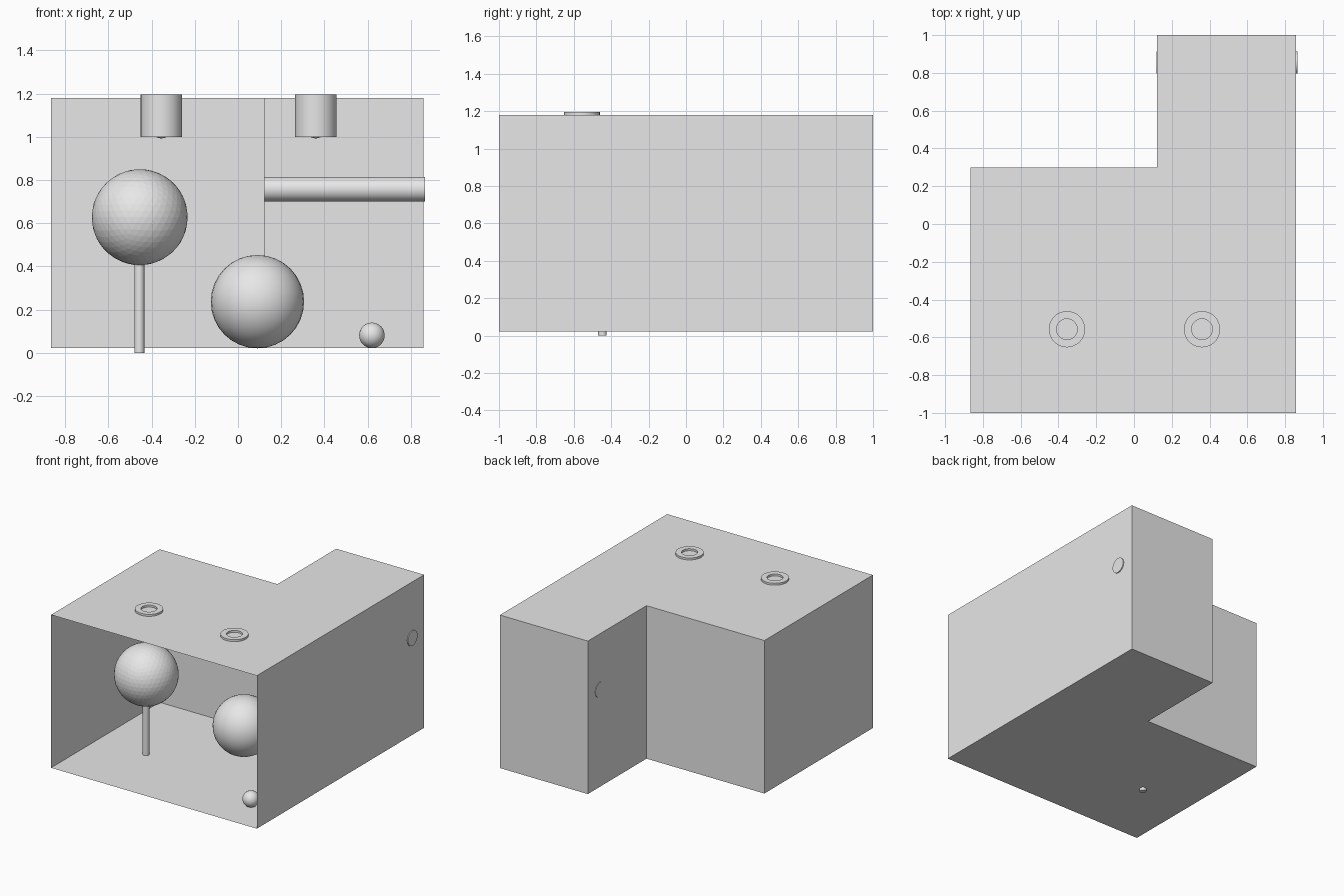
import bpy
import bmesh
from math import pi
from mathutils import Matrix, Vector

cube = bpy.data.objects.get("Cube")
if cube:
    bpy.data.objects.remove(cube, do_unlink=True)

grey = bpy.data.materials.new("plain grey")
grey.use_nodes = True
grey.diffuse_color = (0.8, 0.8, 0.8, 1)
grey.node_tree.nodes["Principled BSDF"].inputs["Base Color"].default_value = (0.8, 0.8, 0.8, 1)


def finish(bm, name, smooth=False):
    """Turn a bmesh into a named grey object."""
    mesh = bpy.data.meshes.new(name)
    bm.to_mesh(mesh)
    bm.free()
    mesh.materials.append(grey)
    obj = bpy.data.objects.new(name, mesh)
    bpy.context.collection.objects.link(obj)
    if smooth:
        bpy.ops.object.select_all(action="DESELECT")
        obj.select_set(True)
        bpy.context.view_layer.objects.active = obj
        bpy.ops.object.shade_smooth_by_angle()
    return obj


def rod(name, start, end, radius):
    """Capped cylinder between two points."""
    start, end = Vector(start), Vector(end)
    axis = end - start
    bm = bmesh.new()
    turn = axis.to_track_quat("Z", "Y").to_matrix().to_4x4()
    bmesh.ops.create_cone(bm, cap_ends=True, segments=32, radius1=radius, radius2=radius,
                          depth=axis.length, matrix=Matrix.Translation((start + end) / 2) @ turn)
    return finish(bm, name, True)


def ball(name, centre, radius):
    bm = bmesh.new()
    bmesh.ops.create_uvsphere(bm, u_segments=32, v_segments=16, radius=radius,
                              matrix=Matrix.Translation(centre))
    return finish(bm, name, True)


def tube(name, x, y, bottom, top, outer, inner):
    """Hollow cylinder made by spinning a rectangular section."""
    bm = bmesh.new()
    section = [(inner, bottom), (outer, bottom), (outer, top), (inner, top)]
    verts = [bm.verts.new((x + r, y, z)) for r, z in section]
    edges = [bm.edges.new((verts[i], verts[(i + 1) % 4])) for i in range(4)]
    bmesh.ops.spin(bm, geom=verts + edges, cent=(x, y, 0), axis=(0, 0, 1),
                   angle=2 * pi, steps=32)
    bmesh.ops.remove_doubles(bm, verts=bm.verts, dist=0.0001)
    bmesh.ops.recalc_face_normals(bm, faces=bm.faces)
    return finish(bm, name, True)


# L-shaped room of thin walls, open at the front
FLOOR, CEILING = 0.022, 1.18
plan = [(-0.865, -1), (0.858, -1), (0.858, 1), (0.122, 1), (0.122, 0.298), (-0.865, 0.298)]
bm = bmesh.new()
base = bm.faces.new([bm.verts.new((x, y, FLOOR)) for x, y in plan])
raised = bmesh.ops.extrude_face_region(bm, geom=[base], use_keep_orig=True)
bmesh.ops.translate(bm, vec=(0, 0, CEILING - FLOOR),
                    verts=[v for v in raised["geom"] if isinstance(v, bmesh.types.BMVert)])
bmesh.ops.recalc_face_normals(bm, faces=bm.faces)
front = [f for f in bm.faces if all(v.co.y < -0.99 for v in f.verts)]
bmesh.ops.delete(bm, geom=front, context="FACES_ONLY")
finish(bm, "room_shell")

# Ceiling lamps, each a hollow housing with a bulb inside
for side, x in (("right", -0.355), ("left", 0.36)):
    tube(side + "_lamp_housing", x, -0.557, 1.0, 1.195, 0.096, 0.055)
    ball(side + "_lamp_bulb", (x, -0.557, 1.043), 0.05)

# Rail across the back alcove
rod("alcove_rail", (0.119, 0.855, 0.758), (0.865, 0.855, 0.758), 0.057)

# Round faceted tree on a thin trunk
rod("tree_trunk", (-0.457, -0.447, 0), (-0.457, -0.447, 0.45), 0.023)
bm = bmesh.new()
bmesh.ops.create_icosphere(bm, subdivisions=4, radius=0.222,
                           matrix=Matrix.Translation((-0.455, -0.447, 0.628)))
finish(bm, "tree_crown")

# Balls on the floor
ball("large_ball", (0.09, -0.057, 0.237), 0.216)
ball("small_ball", (0.62, -0.73, 0.081), 0.059)
